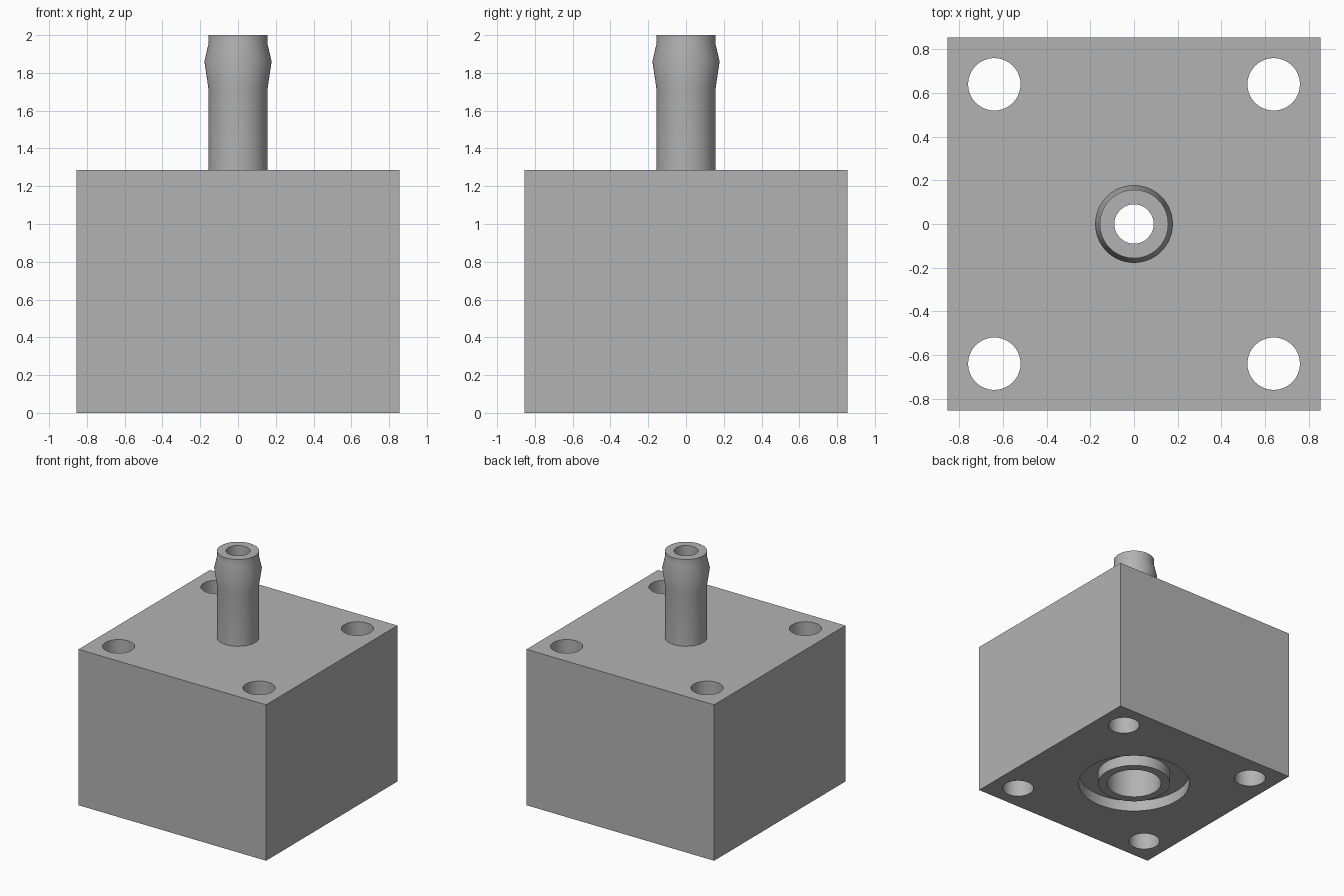
import bpy
import math

SEGMENTS = 96
HALF = 0.855      # half width of the block
TOP = 1.285       # block height
BORE = 0.09       # through bore radius
BOLT = 0.64       # bolt hole offset

if "Cube" in bpy.data.objects:
    bpy.data.objects.remove(bpy.data.objects["Cube"], do_unlink=True)

grey = bpy.data.materials.new("plain grey")
grey.use_nodes = True
colour = (0.45, 0.45, 0.45, 1)
grey.diffuse_color = colour
grey.node_tree.nodes["Principled BSDF"].inputs["Base Color"].default_value = colour


def lathe(name, profile, closed=True):
    """Spin a (radius, z) loop around the z axis."""
    n = len(profile)
    verts, faces = [], []
    for s in range(SEGMENTS):
        a = math.tau * s / SEGMENTS
        verts += [(r * math.cos(a), r * math.sin(a), z) for r, z in profile]
    for s in range(SEGMENTS):
        t = (s + 1) % SEGMENTS
        for i in range(n if closed else n - 1):
            j = (i + 1) % n
            faces.append((s * n + i, t * n + i, t * n + j, s * n + j))
    mesh = bpy.data.meshes.new(name)
    mesh.from_pydata(verts, [], faces)
    obj = bpy.data.objects.new(name, mesh)
    bpy.context.collection.objects.link(obj)
    return obj


def cylinder(radius, bottom, top, x=0, y=0):
    bpy.ops.mesh.primitive_cylinder_add(
        vertices=SEGMENTS, radius=radius, depth=top - bottom,
        location=(x, y, (bottom + top) / 2))
    return bpy.context.object


def cut(target, cutter):
    """Subtract the cutter from the target and discard it."""
    mod = target.modifiers.new("cut", 'BOOLEAN')
    mod.operation = 'DIFFERENCE'
    mod.solver = 'EXACT'
    mod.object = cutter
    bpy.context.view_layer.objects.active = target
    bpy.ops.object.modifier_apply(modifier=mod.name)
    bpy.data.objects.remove(cutter, do_unlink=True)


def finish(obj):
    obj.data.materials.clear()
    obj.data.materials.append(grey)
    bpy.ops.object.select_all(action='DESELECT')
    obj.select_set(True)
    bpy.context.view_layer.objects.active = obj
    bpy.ops.object.shade_smooth_by_angle(angle=math.radians(30))


# Block
bpy.ops.mesh.primitive_cube_add(size=1, location=(0, 0, TOP / 2))
block = bpy.context.object
block.name = "block"
block.scale = (2 * HALF, 2 * HALF, TOP)
bpy.ops.object.transform_apply(location=True, scale=True)

# Four bolt holes
for sx in (-1, 1):
    for sy in (-1, 1):
        cut(block, cylinder(0.12, -0.1, TOP + 0.1, sx * BOLT, sy * BOLT))

# Stepped centre bore
cut(block, cylinder(BORE, -0.1, TOP + 0.1))
cut(block, cylinder(0.21, -0.1, 0.86))

# Seal groove in the underside
cut(block, lathe("groove_cutter",
                 [(0.28, -0.1), (0.43, -0.1), (0.43, 0.09), (0.28, 0.09)]))
finish(block)

# Barbed hose nozzle, open where it meets the block
nozzle = lathe("hose_nozzle", [
    (0.157, TOP), (0.157, 1.72), (0.178, 1.86), (0.157, 1.95),
    (0.157, 2.0), (BORE, 2.0), (BORE, TOP)], closed=False)
finish(nozzle)
